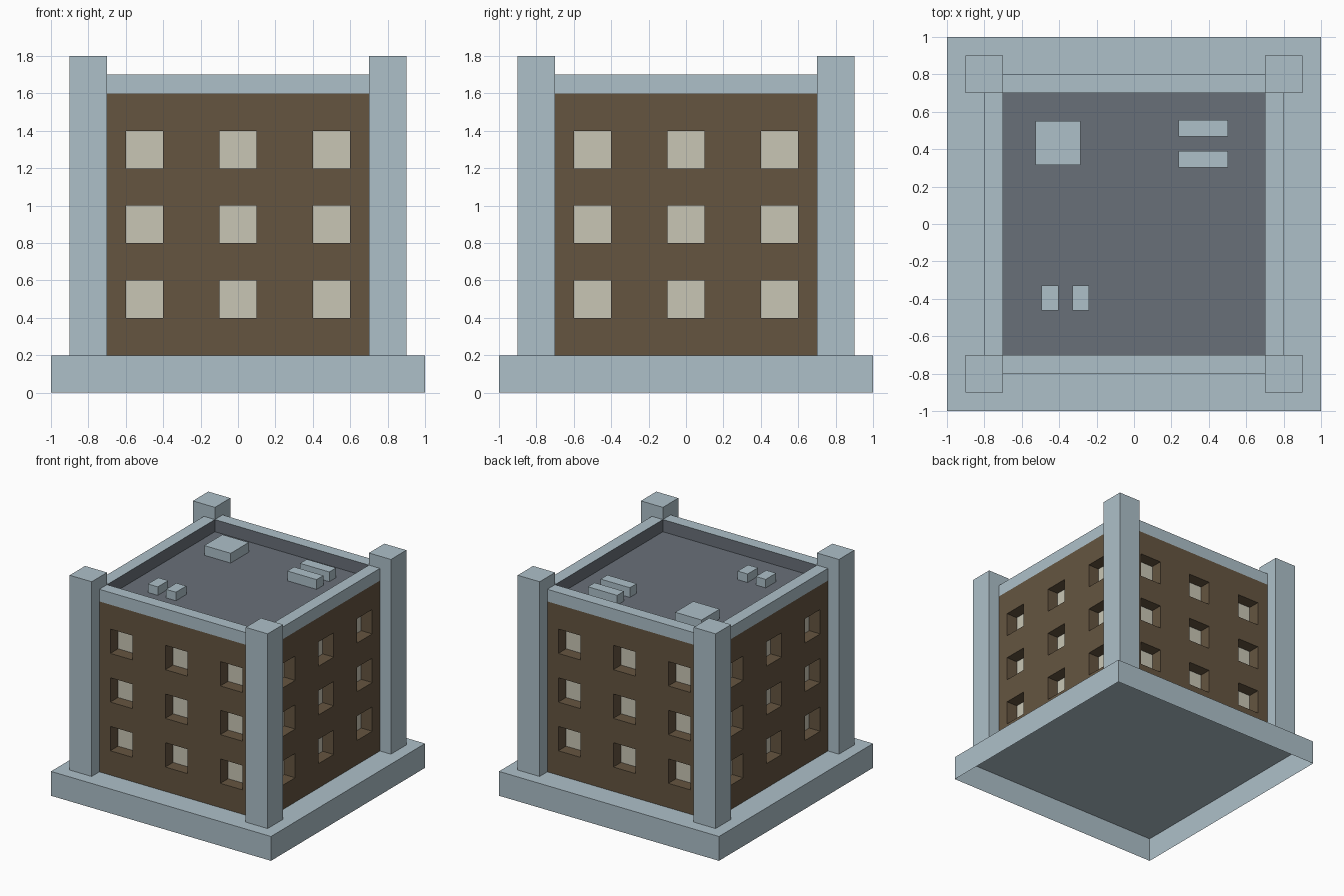
import bpy, bmesh, math

if "Cube" in bpy.data.objects:
    bpy.data.objects.remove(bpy.data.objects["Cube"])


def material(name, rgb):
    m = bpy.data.materials.new(name)
    lin = [(c / 255 / 12.92) if c < 10 else ((c / 255 + 0.055) / 1.055) ** 2.4 for c in rgb]
    m.diffuse_color = (*lin, 1)
    m.use_nodes = True
    m.node_tree.nodes["Principled BSDF"].inputs["Base Color"].default_value = m.diffuse_color
    return m


STONE = material("pale blue stone", (174, 192, 201))
BRICK = material("brown brick", (101, 85, 64))
GLASS = material("cream window", (201, 198, 181))
ROOF = material("grey roof", (105, 112, 121))


def finish(name, bm, mats, turn=0):
    me = bpy.data.meshes.new(name)
    bm.to_mesh(me)
    bm.free()
    for m in mats:
        me.materials.append(m)
    ob = bpy.data.objects.new(name, me)
    ob.rotation_euler.z = turn * math.pi / 2
    bpy.context.collection.objects.link(ob)
    return ob


def box_mesh(x0, x1, y0, y1, z0, z1):
    """Box without its underside, which always rests on something or is open."""
    bm = bmesh.new()
    bmesh.ops.create_cube(bm, size=1)
    for v in bm.verts:
        v.co = (x0 if v.co.x < 0 else x1, y0 if v.co.y < 0 else y1, z0 if v.co.z < 0 else z1)
    bm.normal_update()
    under = [f for f in bm.faces if f.normal.z < -0.5]
    bmesh.ops.delete(bm, geom=under, context='FACES')
    return bm


# Base slab, hollow underneath
finish("base", box_mesh(-1, 1, -1, 1, 0, 0.2), [STONE])


def wall_mesh():
    """Front wall with a grid of recessed square windows."""
    bm = bmesh.new()
    xs = [-0.8, -0.6, -0.4, -0.1, 0.1, 0.4, 0.6, 0.8]
    zs = [0.2 + 0.2 * i for i in range(8)]
    out, inn = -0.8, -0.7

    def quad(points, mat):
        bm.faces.new([bm.verts.new(p) for p in points]).material_index = mat

    for i in range(7):
        for j in range(7):
            corners = [(xs[i], zs[j]), (xs[i + 1], zs[j]), (xs[i + 1], zs[j + 1]), (xs[i], zs[j + 1])]
            if i % 2 and j % 2:
                quad([(x, inn, z) for x, z in corners], 1)
                for k in range(4):
                    (ax, az), (bx, bz) = corners[k], corners[(k + 1) % 4]
                    quad([(ax, out, az), (bx, out, bz), (bx, inn, bz), (ax, inn, az)], 0)
            else:
                quad([(x, out, z) for x, z in corners], 0)
    bmesh.ops.remove_doubles(bm, verts=bm.verts, dist=1e-4)
    return bm


# Four sides: wall, parapet with grey inner face, corner pillar
for side, turn in (("front", 0), ("right", 1), ("back", 2), ("left", 3)):
    finish(side + "_wall", wall_mesh(), [BRICK, GLASS], turn)
    bm = box_mesh(-0.7, 0.7, -0.8, -0.7, 1.6, 1.7)
    for f in bm.faces:
        f.material_index = int(f.normal.y > 0.5)
    finish(side + "_parapet", bm, [STONE, ROOF], turn)
    finish(side + "_pillar", box_mesh(0.7, 0.9, -0.9, -0.7, 0.2, 1.8), [STONE], turn)

# Roof deck
bm = bmesh.new()
bmesh.ops.create_grid(bm, x_segments=1, y_segments=1, size=0.7)
finish("roof_deck", bm, [ROOF]).location.z = 1.6

# Rooftop units
for name, x0, x1, y0, y1, h in (
    ("roof_hatch", -0.527, -0.287, 0.315, 0.55, 0.08),
    ("long_vent_back", 0.237, 0.503, 0.467, 0.555, 0.08),
    ("long_vent_front", 0.237, 0.503, 0.302, 0.39, 0.08),
    ("small_vent_left", -0.495, -0.405, -0.463, -0.328, 0.07),
    ("small_vent_right", -0.33, -0.24, -0.463, -0.328, 0.07),
):
    finish(name, box_mesh(x0, x1, y0, y1, 1.6, 1.6 + h), [STONE])
